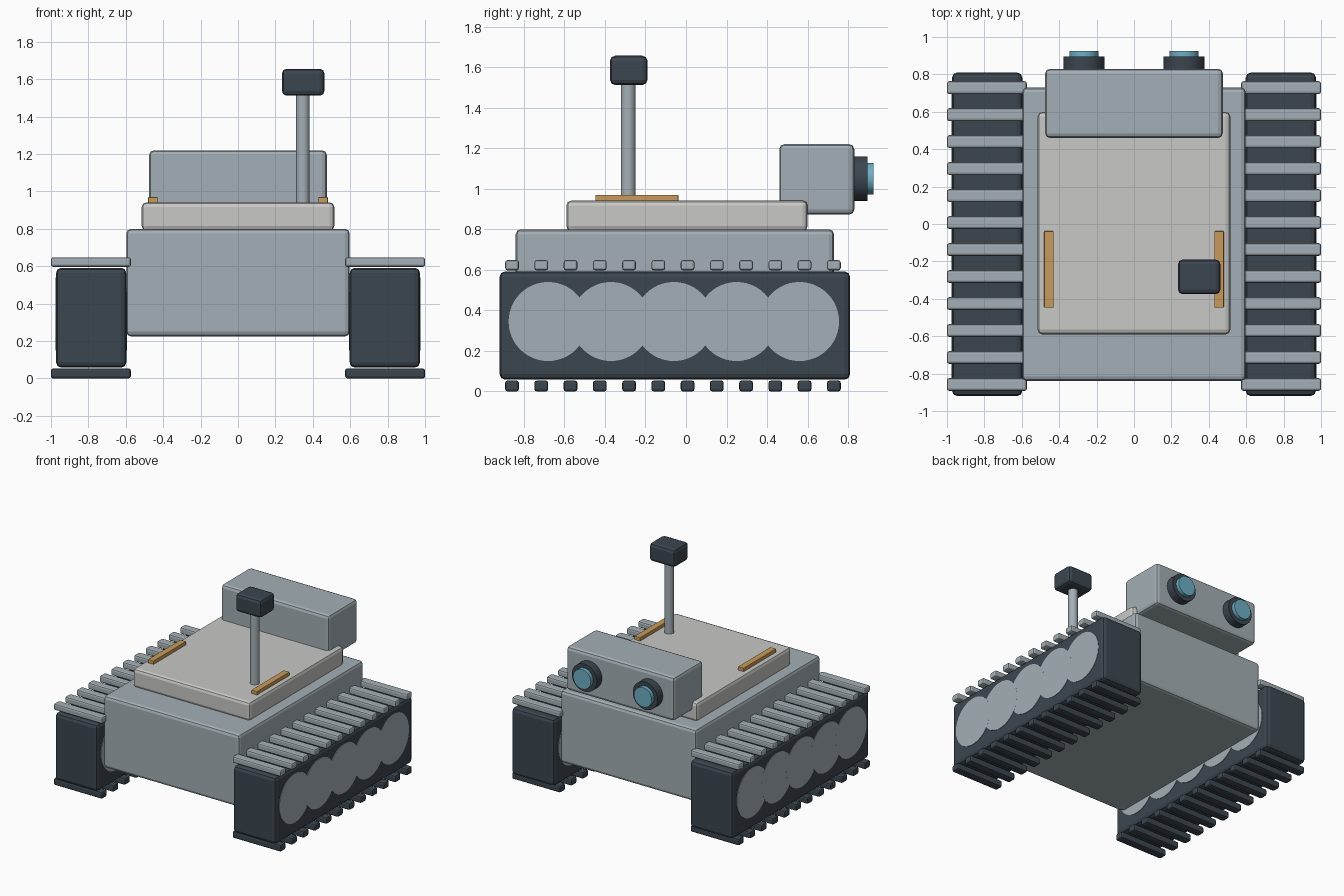
import bpy, math

if "Cube" in bpy.data.objects:
    bpy.data.objects.remove(bpy.data.objects["Cube"])


def material(name, rgb):
    m = bpy.data.materials.new(name)
    m.diffuse_color = (*rgb, 1)
    m.use_nodes = True
    m.node_tree.nodes["Principled BSDF"].inputs["Base Color"].default_value = m.diffuse_color
    return m


GREY = material("steel grey", (0.37, 0.43, 0.465))
PALE = material("pale grey", (0.58, 0.58, 0.565))
DARK = material("dark slate", (0.045, 0.061, 0.078))
AMBER = material("amber", (0.58, 0.33, 0.10))
BLUE = material("lens blue", (0.15, 0.43, 0.56))


def box(name, x, y, z, mat, bevel):
    """Chamfered box from (min, max) ranges on each axis."""
    ranges = (x, y, z)
    bpy.ops.mesh.primitive_cube_add(size=1, location=[(a + b) / 2 for a, b in ranges])
    ob = bpy.context.object
    ob.name = name
    ob.scale = [b - a for a, b in ranges]
    bpy.ops.object.transform_apply(location=False, rotation=False, scale=True)
    mod = ob.modifiers.new("bevel", 'BEVEL')
    mod.width = bevel
    mod.segments = 2
    ob.data.materials.append(mat)
    return ob


def cylinder(name, centre, radius, depth, axis, mat, sides=32):
    rot = {'X': (0, math.pi / 2, 0), 'Y': (math.pi / 2, 0, 0), 'Z': (0, 0, 0)}[axis]
    bpy.ops.mesh.primitive_cylinder_add(vertices=sides, radius=radius, depth=depth,
                                        location=centre, rotation=rot)
    ob = bpy.context.object
    ob.name = name
    ob.data.materials.append(mat)
    bpy.ops.object.shade_smooth_by_angle(angle=math.radians(35))
    return ob


def span(side, a, b):
    """Mirror an x range to the given side."""
    return tuple(sorted((side * a, side * b)))


# Body: hull, raised deck and head
box("hull", (-0.597, 0.597), (-0.84, 0.73), (0.225, 0.80), GREY, 0.025)
box("deck", (-0.515, 0.515), (-0.59, 0.60), (0.79, 0.942), PALE, 0.025)
box("head", (-0.475, 0.475), (0.46, 0.83), (0.872, 1.22), GREY, 0.025)

# Mast with sensor block
cylinder("mast", (0.347, -0.285, 1.23), 0.036, 0.60, 'Z', GREY, 24)
box("sensor_block", (0.235, 0.462), (-0.375, -0.19), (1.512, 1.656), DARK, 0.025)

for s, label in ((-1, "left"), (1, "right")):
    # Eyes on the rear-facing side of the head
    cylinder(f"{label}_eye_housing", (s * 0.268, 0.855, 1.05), 0.11, 0.08, 'Y', DARK)
    cylinder(f"{label}_eye_lens", (s * 0.268, 0.89, 1.05), 0.078, 0.07, 'Y', BLUE)

    # Deck strips
    box(f"{label}_strip", span(s, 0.43, 0.48), (-0.447, -0.038), (0.935, 0.97), AMBER, 0.004)

    # Track block with overlapping road wheels
    box(f"{label}_track", span(s, 0.597, 0.973), (-0.92, 0.81), (0.058, 0.592), DARK, 0.028)
    for i in range(5):
        cylinder(f"{label}_wheel_{i + 1}", (s * 0.785, -0.68 + 0.31 * i, 0.345),
                 0.195, 0.384 - 0.0004 * i, 'X', GREY, 48)

    # Cleats above and below the track
    for i in range(12):
        y = -0.858 + 0.1443 * i
        for part, z, mat in (("upper", (0.597, 0.648), GREY), ("lower", (0.0, 0.054), DARK)):
            box(f"{label}_{part}_cleat_{i + 1}", span(s, 0.573, 1.0),
                (y - 0.034, y + 0.034), z, mat, 0.012)
